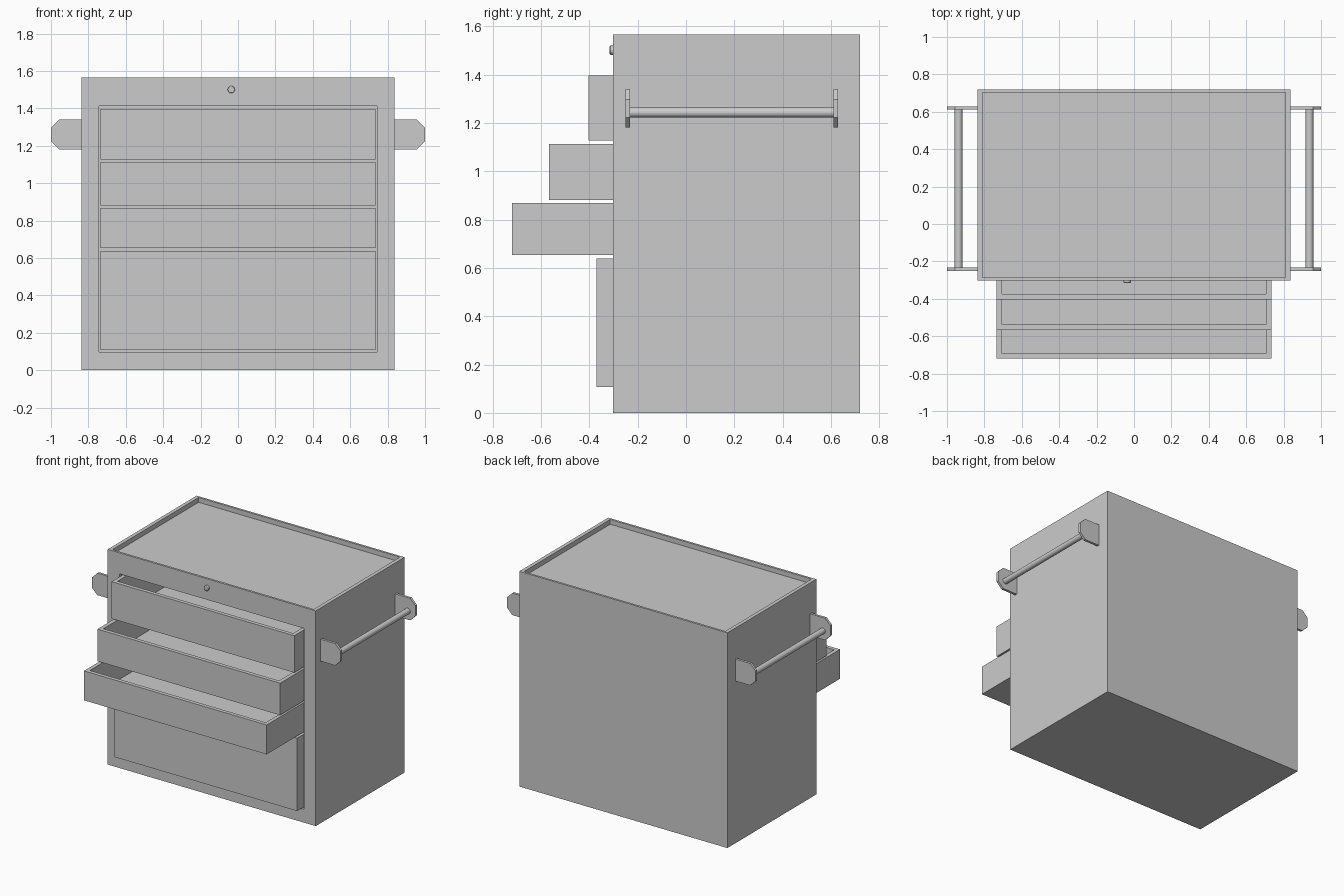
import bpy, bmesh
from mathutils import Vector, Matrix

if "Cube" in bpy.data.objects:
    bpy.data.objects.remove(bpy.data.objects["Cube"])


def finish(name, bm):
    bmesh.ops.recalc_face_normals(bm, faces=bm.faces)
    mesh = bpy.data.meshes.new(name)
    bm.to_mesh(mesh)
    bm.free()
    obj = bpy.data.objects.new(name, mesh)
    bpy.context.collection.objects.link(obj)
    return obj


def box(lo, hi):
    bm = bmesh.new()
    bmesh.ops.create_cube(bm, size=1)
    lo, hi = Vector(lo), Vector(hi)
    for v in bm.verts:
        v.co = Vector([lo[i] if v.co[i] < 0 else hi[i] for i in range(3)])
    bm.normal_update()
    return bm


def hollow(bm, normal, lo, hi, depth):
    """Sink a rectangular pocket lo..hi into the face with this normal."""
    normal = Vector(normal)
    face = max(bm.faces, key=lambda f: f.normal.dot(normal) * 10 + f.calc_center_median().dot(normal))
    axis = [i for i in range(3) if abs(normal[i]) > 0.5][0]
    flat = [i for i in range(3) if i != axis]
    mid = face.calc_center_median()
    for push in (0, depth):
        bmesh.ops.inset_region(bm, faces=[face], thickness=0.005)
        for v in face.verts:
            for i, a, b in zip(flat, lo, hi):
                v.co[i] = a if v.co[i] < mid[i] else b
            v.co[axis] = mid[axis] - normal[axis] * push
        mid = face.calc_center_median()
    bm.normal_update()


# Cabinet with a tray rim on top and a drawer cavity in front
bm = box((-0.837, -0.302, 0), (0.837, 0.72, 1.565))
hollow(bm, (0, 0, 1), (-0.81, -0.286), (0.81, 0.704), 0.035)
hollow(bm, (0, -1, 0), (-0.742, 0.097), (0.742, 1.412), 0.99)
finish("cabinet", bm)

# Drawers pulled out by different amounts: front y, bottom z, top z
drawers = [(-0.403, 1.127, 1.396), (-0.566, 0.88, 1.113),
           (-0.72, 0.654, 0.868), (-0.37, 0.108, 0.638)]
for n, (y, z0, z1) in enumerate(drawers, 1):
    back = y + 0.98
    bm = box((-0.735, y, z0), (0.735, back, z1))
    hollow(bm, (0, 0, 1), (-0.707, y + 0.028), (0.707, back - 0.028), z1 - z0 - 0.02)
    finish(f"drawer_{n}", bm)

# Side handles: chamfered end plates and a round bar
profile = [(0.835, 1.18), (0.957, 1.18), (1, 1.223), (1, 1.297), (0.957, 1.34), (0.835, 1.34)]
for side, sx in (("left", -1), ("right", 1)):
    for end, y in (("front", -0.25), ("back", 0.611)):
        bm = bmesh.new()
        face = bm.faces.new([bm.verts.new((sx * x, y, z)) for x, z in profile])
        ext = bmesh.ops.extrude_face_region(bm, geom=[face])["geom"]
        for v in ext:
            if isinstance(v, bmesh.types.BMVert):
                v.co.y += 0.018
        # keep both caps so the plate is closed
        bmesh.ops.holes_fill(bm, edges=bm.edges, sides=6)
        finish(f"{side}_{end}_handle_plate", bm)
    bpy.ops.mesh.primitive_cylinder_add(vertices=32, radius=0.021, depth=0.846,
                                        location=(sx * 0.938, 0.19, 1.243),
                                        rotation=(1.570796, 0, 0))
    bpy.context.object.name = f"{side}_handle_bar"
    bpy.ops.object.shade_smooth_by_angle()

# Round lock
bpy.ops.mesh.primitive_cylinder_add(vertices=32, radius=0.019, depth=0.025,
                                    location=(-0.036, -0.303, 1.5), rotation=(1.570796, 0, 0))
bpy.context.object.name = "lock"
bevel = bpy.context.object.modifiers.new("edge", 'BEVEL')
bevel.width = 0.004
bevel.segments = 2
bpy.ops.object.shade_smooth_by_angle()
